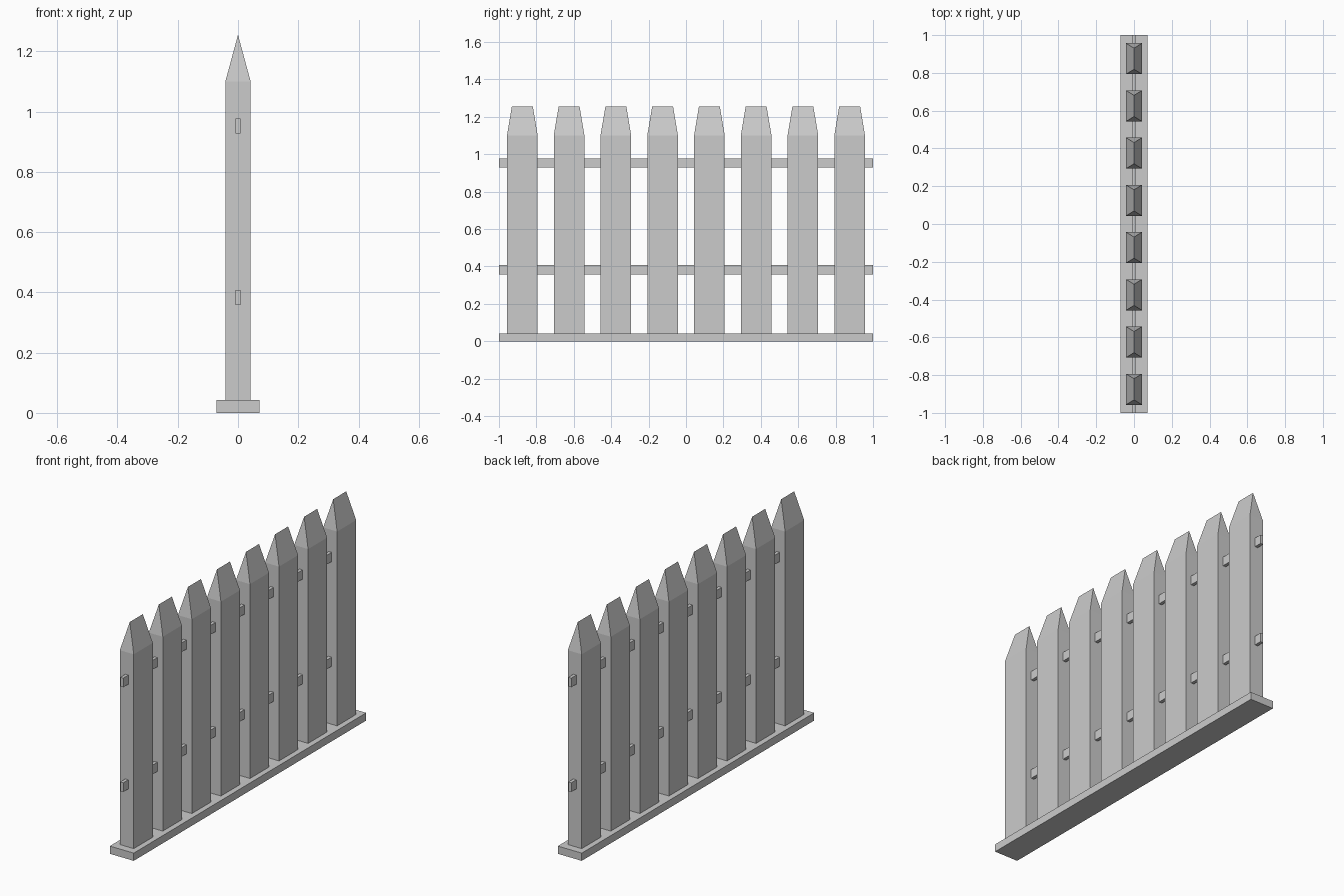
import bpy
import bmesh

cube = bpy.data.objects.get("Cube")
if cube:
    bpy.data.objects.remove(cube, do_unlink=True)

# Single grey for the whole fence
GREY = (0.6, 0.6, 0.6, 1)
grey = bpy.data.materials.new("fence grey")
grey.use_nodes = True
grey.diffuse_color = GREY
grey.node_tree.nodes["Principled BSDF"].inputs["Base Color"].default_value = GREY


def finish(name, bm):
    bmesh.ops.recalc_face_normals(bm, faces=bm.faces)
    mesh = bpy.data.meshes.new(name)
    bm.to_mesh(mesh)
    bm.free()
    mesh.materials.append(grey)
    obj = bpy.data.objects.new(name, mesh)
    bpy.context.collection.objects.link(obj)
    return obj


def beam(name, half_x, bottom, top):
    """Full-length bar running along y."""
    bm = bmesh.new()
    bmesh.ops.create_cube(bm, size=1)
    for v in bm.verts:
        v.co = (v.co.x * 2 * half_x, v.co.y * 2, top if v.co.z > 0 else bottom)
    return finish(name, bm)


def picket(name, y, half_x=0.042, half_y=0.082, ridge=0.056,
           bottom=0.042, shoulder=1.10, tip=1.255):
    """Rectangular post with a hipped point ending in a ridge."""
    bm = bmesh.new()
    corners = [(-1, -1), (1, -1), (1, 1), (-1, 1)]
    low, high = ([bm.verts.new((sx * half_x, y + sy * half_y, z)) for sx, sy in corners]
                 for z in (bottom, shoulder))
    front, back = (bm.verts.new((0, y + s * ridge, tip)) for s in (-1, 1))
    bm.faces.new(low)
    for i in range(4):
        j = (i + 1) % 4
        bm.faces.new((low[i], low[j], high[j], high[i]))
    bm.faces.new((high[0], high[1], front))
    bm.faces.new((high[1], high[2], back, front))
    bm.faces.new((high[2], high[3], back))
    bm.faces.new((high[3], high[0], front, back))
    return finish(name, bm)


# Base plank and the two rails
beam("base_plank", 0.072, 0, 0.042)
beam("lower_rail", 0.009, 0.358, 0.408)
beam("upper_rail", 0.009, 0.928, 0.978)

# Evenly spaced pickets
for n in range(8):
    picket(f"picket_{n + 1}", -0.875 + 0.25 * n)
